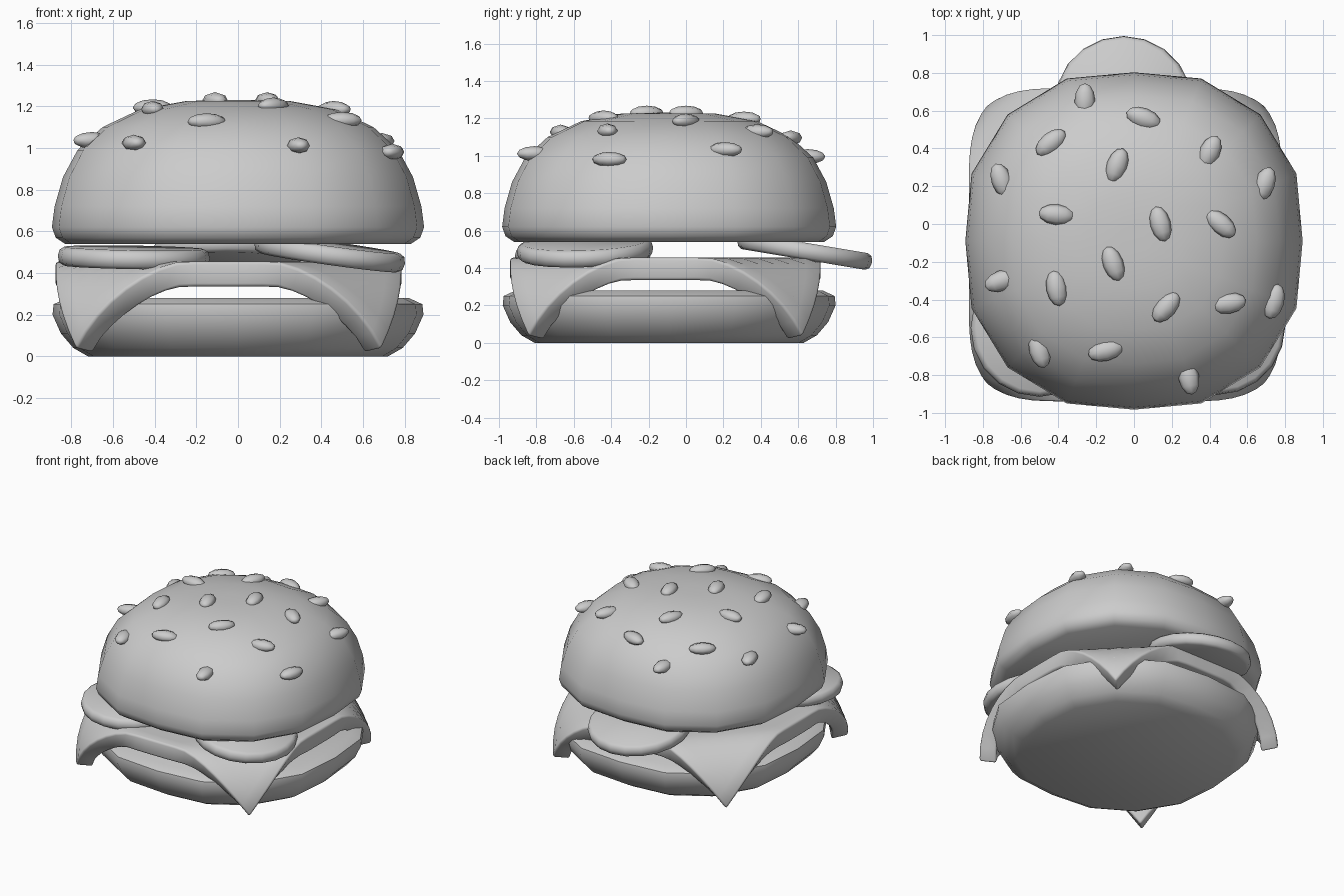
import bpy, bmesh, math
from math import pi, sin, cos, radians, sqrt
from mathutils import Vector, Matrix
from mathutils.bvhtree import BVHTree

cube = bpy.data.objects.get("Cube")
if cube:
    bpy.data.objects.remove(cube, do_unlink=True)

GREY = (0.6, 0.6, 0.6, 1)
material = bpy.data.materials.new("plain_grey")
material.use_nodes = True
material.diffuse_color = GREY
material.node_tree.nodes["Principled BSDF"].inputs["Base Color"].default_value = GREY


def make_object(name, bm, smooth_angle=50):
    mesh = bpy.data.meshes.new(name)
    bm.to_mesh(mesh)
    bm.free()
    mesh.materials.append(material)
    obj = bpy.data.objects.new(name, mesh)
    bpy.context.collection.objects.link(obj)
    bpy.ops.object.select_all(action="DESELECT")
    obj.select_set(True)
    bpy.context.view_layer.objects.active = obj
    bpy.ops.object.shade_smooth_by_angle(angle=radians(smooth_angle))
    return obj


def lathe(profile, sides, centre=(0, 0, 0), squareness=0.0):
    """Rings joined from bottom to top, capped; squareness swells the diagonals."""
    bm = bmesh.new()
    rings = []
    for r, z in profile:
        ring = []
        for i in range(sides):
            a = 2 * pi * i / sides
            k = r * (1 + squareness * abs(sin(2 * a)))
            ring.append(bm.verts.new(Vector(centre) + Vector((k * cos(a), k * sin(a), z))))
        rings.append(ring)
    for low, high in zip(rings, rings[1:]):
        for i in range(sides):
            j = (i + 1) % sides
            bm.faces.new((low[i], low[j], high[j], high[i]))
    bm.faces.new(rings[0][::-1])
    bm.faces.new(rings[-1])
    return bm


# Buns: sixteen-sided, slightly squared rounds
BUN_CENTRE = (0, -0.09, 0)
lower = [(0.72, 0), (0.79, 0.04), (0.85, 0.11), (0.89, 0.2), (0.885, 0.25), (0.82, 0.28)]
make_object("bottom_bun", lathe(lower, 16, BUN_CENTRE, 0.06))

upper = [(0.83, 0.54), (0.875, 0.57), (0.893, 0.62), (0.88, 0.72), (0.84, 0.86),
         (0.77, 0.99), (0.65, 1.1), (0.47, 1.185), (0.25, 1.225), (0.08, 1.23)]
bun = lathe(upper, 16, BUN_CENTRE, 0.06)
surface = BVHTree.FromBMesh(bun)
make_object("top_bun", bun)

# Sesame seeds: x, y and turn in degrees, laid on the top bun
seeds = [(-.26, .65, 0), (.05, .56, 110), (-.44, .43, 50), (.4, .38, 25), (-.09, .31, 20),
         (-.7, .23, -20), (.69, .21, 20), (-.41, .05, 95), (.14, 0, -15), (.46, 0, -50),
         (-.11, -.21, -20), (-.7, -.3, 70), (-.41, -.34, -10), (.17, -.44, 40),
         (.5, -.42, 80), (.74, -.41, 15), (-.5, -.67, -15), (-.15, -.67, 75), (.29, -.81, -10)]
for n, (x, y, turn) in enumerate(seeds, 1):
    spot, normal, _, _ = surface.ray_cast(Vector((x, y, 3)), Vector((0, 0, -1)))
    tilt = Vector((0, 0, 1)).rotation_difference(normal).to_matrix().to_4x4()
    place = (Matrix.Translation(spot) @ tilt @ Matrix.Rotation(radians(turn), 4, "Z")
             @ Matrix.Diagonal((0.095, 0.055, 0.04, 1)) @ Matrix.Rotation(pi / 2, 4, "Y"))
    bm = bmesh.new()
    bmesh.ops.create_uvsphere(bm, u_segments=8, v_segments=6, radius=1, matrix=place)
    make_object(f"sesame_seed_{n}", bm, 70)

# Tomato slices: rounded discs leaning outwards
RADIUS, HALF = 0.365, 0.045
disc = [(RADIUS - 0.03, -HALF), (RADIUS - 0.008, -HALF * 0.7), (RADIUS, 0),
        (RADIUS - 0.008, HALF * 0.7), (RADIUS - 0.03, HALF)]
slices = {"right": ((-0.5, -0.55, 0.475), (2, 1)),
          "left": ((0.44, -0.54, 0.495), (2, 8)),
          "back": ((-0.055, 0.635, 0.49), (-9.5, 0))}
for side, (spot, lean) in slices.items():
    slice_obj = make_object("tomato_slice_" + side, lathe(disc, 20))
    slice_obj.location = spot
    slice_obj.rotation_euler = (radians(lean[0]), radians(lean[1]), 0)

# Cheese: a square sheet whose four corners fold down along the diagonals
SIZE, FOLD, TOP = 0.83, 0.74, 0.455
reach = SIZE * sqrt(2) - FOLD
bm = bmesh.new()
bmesh.ops.create_grid(bm, x_segments=20, y_segments=20, size=SIZE)
for v in bm.verts:
    x, y = abs(v.co.x), abs(v.co.y)
    along, across = (x + y) / sqrt(2), (x - y) / sqrt(2)
    u = max(0, (along - FOLD) / reach)
    if u > 0:
        along = FOLD + 0.3 * sin(u * pi / 2)
    v.co = (math.copysign((along + across) / sqrt(2), v.co.x) - 0.045,
            math.copysign((along - across) / sqrt(2), v.co.y) - 0.11,
            TOP - 0.42 * u ** 1.5)
cheese = make_object("cheese_sheet", bm)
thick = cheese.modifiers.new("thickness", "SOLIDIFY")
thick.thickness, thick.offset = 0.12, -1
edge = cheese.modifiers.new("soft_edge", "BEVEL")
edge.width, edge.segments, edge.angle_limit = 0.015, 2, radians(50)
